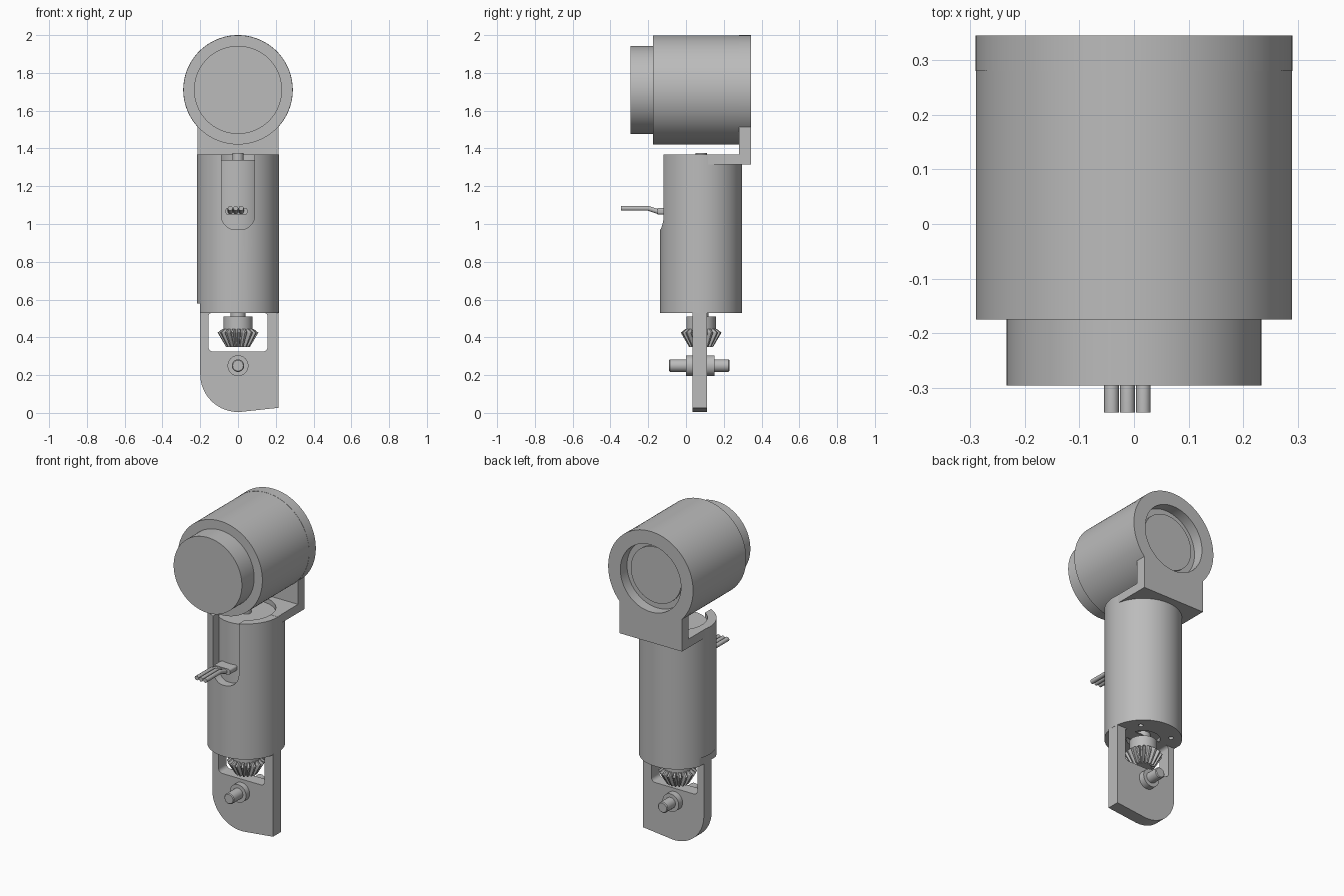
import bpy, bmesh
from math import pi, cos, sin, radians, atan2, sqrt
from mathutils import Matrix, Vector

cube = bpy.data.objects.get("Cube")
if cube:
    bpy.data.objects.remove(cube, do_unlink=True)

GREY = (0.5, 0.5, 0.5, 1)
grey = bpy.data.materials.new("plain grey")
grey.use_nodes = True
grey.diffuse_color = GREY
grey.node_tree.nodes["Principled BSDF"].inputs["Base Color"].default_value = GREY

AXIS_Y = 0.08      # arm axis
HEAD_Z = 1.71      # centre of the upper motor


def finish(name, bm):
    bmesh.ops.recalc_face_normals(bm, faces=bm.faces)
    mesh = bpy.data.meshes.new(name)
    bm.to_mesh(mesh)
    bm.free()
    mesh.materials.append(grey)
    ob = bpy.data.objects.new(name, mesh)
    bpy.context.collection.objects.link(ob)
    return ob


def activate(ob):
    bpy.ops.object.select_all(action='DESELECT')
    ob.select_set(True)
    bpy.context.view_layer.objects.active = ob


def smooth(ob):
    activate(ob)
    bpy.ops.object.shade_smooth_by_angle(angle=radians(30))
    return ob


def cylinder(name, r, a, b, x=0, other=AXIS_Y, axis='Z', sides=96):
    """Cylinder from a to b along Z (other = y) or along Y (other = z)."""
    bm = bmesh.new()
    bmesh.ops.create_cone(bm, cap_ends=True, segments=sides, radius1=r, radius2=r, depth=b - a)
    mid = (a + b) / 2
    if axis == 'Z':
        move = Matrix.Translation((x, other, mid))
    else:
        move = Matrix.Translation((x, mid, other)) @ Matrix.Rotation(pi / 2, 4, 'X')
    bmesh.ops.transform(bm, matrix=move, verts=bm.verts)
    return smooth(finish(name, bm))


def box(name, lo, hi):
    bm = bmesh.new()
    bmesh.ops.create_cube(bm, size=1)
    for v in bm.verts:
        v.co = [(l + h) / 2 + c * (h - l) for l, h, c in zip(lo, hi, v.co)]
    return finish(name, bm)


def plate(name, outline, y0, y1):
    """Extrude an x-z outline along y."""
    bm = bmesh.new()
    face = bm.faces.new([bm.verts.new((x, y0, z)) for x, z in outline])
    ext = bmesh.ops.extrude_face_region(bm, geom=[face])
    verts = [g for g in ext["geom"] if isinstance(g, bmesh.types.BMVert)]
    bmesh.ops.translate(bm, vec=(0, y1 - y0, 0), verts=verts)
    return smooth(finish(name, bm))


def arc(cx, cz, r, start, end, steps=12):
    return [(cx + r * cos(start + (end - start) * i / steps),
             cz + r * sin(start + (end - start) * i / steps)) for i in range(steps + 1)]


def rounded(x, z0, z1, low, high):
    """Rounded rectangle outline, symmetric in x."""
    pts = []
    for cx, cz, r, a in ((x - low, z0 + low, low, -pi / 2), (x - high, z1 - high, high, 0),
                         (high - x, z1 - high, high, pi / 2), (low - x, z0 + low, low, pi)):
        pts += arc(cx, cz, r, a, a + pi / 2)
    return pts


def combine(ob, tool, operation='DIFFERENCE'):
    mod = ob.modifiers.new("cut", 'BOOLEAN')
    mod.operation = operation
    mod.solver = 'EXACT'
    mod.object = tool
    activate(ob)
    bpy.ops.object.modifier_apply(modifier=mod.name)
    bpy.data.objects.remove(tool, do_unlink=True)


# Upper motor
cylinder("upper_motor_body", 0.289, -0.175, 0.28, other=HEAD_Z, axis='Y', sides=128)
cylinder("upper_motor_cap", 0.233, -0.295, -0.17, other=HEAD_Z, axis='Y', sides=128)
cylinder("upper_motor_rear_disc", 0.172, 0.27, 0.292, other=HEAD_Z, axis='Y')

# Bracket: upright ring plate with a foot joining the arm
side = 0.214
corner = atan2(-sqrt(0.29 ** 2 - side ** 2), side)
outline = [(-side, 1.315), (side, 1.315)] + arc(0, HEAD_Z, 0.29, corner, pi - corner, 96)
bracket = plate("upper_bracket", outline, 0.28, 0.345)
combine(bracket, cylinder("bracket_hole", 0.207, 0.2, 0.5, other=HEAD_Z, axis='Y'))
combine(bracket, box("bracket_foot", (-side, AXIS_Y, 1.315), (side, 0.3, 1.368)), 'UNION')
combine(bracket, cylinder("foot_bore", 0.166, 1.2, 1.5))
smooth(bracket)

# Arm housing with top bore, front slot, bottom recess and screw holes
arm = cylinder("arm_housing", 0.217, 0.53, 1.367, sides=128)
combine(arm, cylinder("top_bore", 0.166, 0.9, 1.5))
combine(arm, plate("slot_cutter", rounded(0.088, 0.97, 1.5, 0.075, 0.01), -0.3, 0.0))
combine(arm, box("side_flat", (-0.3, -0.3, 0.4), (-0.202, 0.5, 0.58)))
combine(arm, cylinder("bottom_recess", 0.095, 0.4, 0.56))
for sx in (-1, 1):
    for sy in (-1, 1):
        combine(arm, cylinder("screw_hole", 0.014, 0.4, 0.6, x=sx * 0.11,
                              other=AXIS_Y + sy * 0.11, sides=24))
smooth(arm)

# Inner motor
cylinder("inner_motor", 0.165, 0.88, 1.34)
cylinder("inner_motor_pin", 0.03, 1.33, 1.375, sides=32)

# Cable plug and three wires
plug = plate("cable_plug", rounded(0.058, 1.05, 1.085, 0.012, 0.012), -0.15, -0.08)
plug.location.x = -0.008
for i, x in enumerate((-0.041, -0.012, 0.017)):
    curve = bpy.data.curves.new("wire", 'CURVE')
    curve.dimensions = '3D'
    curve.bevel_depth = 0.0135
    curve.bevel_resolution = 3
    curve.use_fill_caps = True
    spline = curve.splines.new('POLY')
    path = ((-0.1, 1.066), (-0.15, 1.066), (-0.2, 1.083), (-0.345, 1.083))
    spline.points.add(len(path) - 1)
    for p, (y, z) in zip(spline.points, path):
        p.co = (x, y, z, 1)
    curve.materials.append(grey)
    wire = bpy.data.objects.new(f"wire_{i + 1}", curve)
    bpy.context.collection.objects.link(wire)

# Lower fork plate with window
outline = [(0.215, 0.535), (-0.2, 0.535)] + arc(0, 0.205, 0.2, pi, 1.5 * pi + 0.1, 32) + [(0.215, 0.027)]
fork = plate("lower_plate", outline, 0.035, 0.112)
combine(fork, plate("window_cutter", rounded(0.157, 0.325, 0.53, 0.025, 0.02), -0.2, 0.3))
smooth(fork)

# Bevel gear: rings of (height, root radius, tip radius)
TEETH = 18
bm = bmesh.new()
rings = []
for z, root, tip in ((0.35, 0.045, 0.064), (0.425, 0.08, 0.108), (0.445, 0.077, 0.082)):
    ring = []
    for t in range(TEETH):
        for shift, r in ((0, root), (0.3, root), (0.5, tip), (0.8, tip)):
            a = 2 * pi * (t + shift) / TEETH
            ring.append(bm.verts.new(Vector((r * cos(a), AXIS_Y + r * sin(a), z))))
    rings.append(ring)
for low, high in zip(rings, rings[1:]):
    for i in range(len(low)):
        j = (i + 1) % len(low)
        bm.faces.new((low[i], low[j], high[j], high[i]))
bm.faces.new(rings[0])
bm.faces.new(rings[-1])
finish("bevel_gear", bm)
cylinder("gear_hub", 0.078, 0.44, 0.51, sides=64)
cylinder("gear_shaft", 0.04, 0.5, 0.57, sides=48)

# Cross shaft through the plate
cylinder("cross_shaft_boss", 0.055, 0.0, 0.15, other=0.25, axis='Y', sides=64)
shaft = cylinder("cross_shaft", 0.033, -0.09, 0.23, other=0.25, axis='Y', sides=48)
bevel = shaft.modifiers.new("end_chamfer", 'BEVEL')
bevel.width = 0.005
bevel.segments = 1
